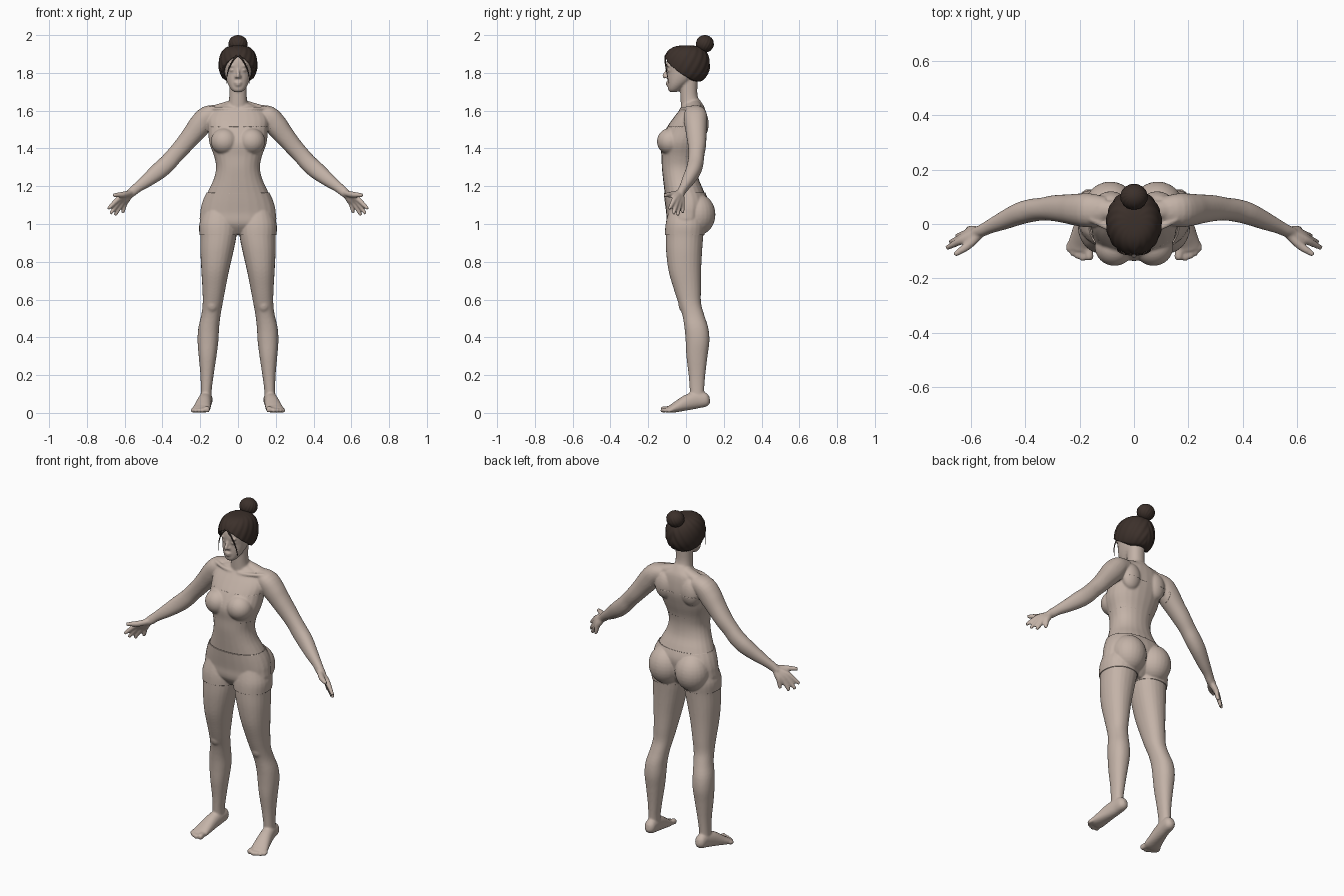
import bpy
import bmesh
from math import sin, cos, pi, acos, copysign
from mathutils import Vector, Matrix

cube = bpy.data.objects.get("Cube")
if cube:
    bpy.data.objects.remove(cube, do_unlink=True)

X, Y, Z = Vector((1, 0, 0)), Vector((0, 1, 0)), Vector((0, 0, 1))


def material(name, colour):
    m = bpy.data.materials.new(name)
    m.use_nodes = True
    m.diffuse_color = colour
    m.node_tree.nodes["Principled BSDF"].inputs["Base Color"].default_value = colour
    return m


skin = material("skin", (0.55, 0.45, 0.39, 1))
brown = material("dark brown hair", (0.045, 0.03, 0.024, 1))


def add_object(name, data, mat):
    ob = bpy.data.objects.new(name, data)
    bpy.context.collection.objects.link(ob)
    data.materials.clear()
    data.materials.append(mat)
    return ob


def finish(bm, name, mat):
    bmesh.ops.recalc_face_normals(bm, faces=bm.faces)
    mesh = bpy.data.meshes.new(name)
    bm.to_mesh(mesh)
    bm.free()
    mesh.shade_smooth()
    return add_object(name, mesh, mat)


def spline(stations, steps=4):
    """Catmull-Rom interpolation of station tuples."""
    out, last = [], len(stations) - 1
    for i in range(last):
        a, b, c, d = (stations[max(0, min(last, i + k))] for k in (-1, 0, 1, 2))
        for j in range(steps):
            t = j / steps
            out.append([0.5 * (2 * q + (r - p) * t + (2 * p - 5 * q + 4 * r - s) * t * t
                               + (3 * q - p - 3 * r + s) * t ** 3)
                        for p, q, r, s in zip(a, b, c, d)])
    return out + [list(stations[-1])]


def loft(bm, stations, side=1, ref=None, n=24, power=2.2):
    """Skin oval sections (x, y, z, a, b); level sections when ref is None."""
    pts = spline(stations)
    centres = [Vector((p[0] * side, p[1], p[2])) for p in pts]
    rings = []
    for i, (c, p) in enumerate(zip(centres, pts)):
        u, v = X, Y
        if ref:
            t = (centres[min(i + 1, len(pts) - 1)] - centres[max(i - 1, 0)]).normalized()
            u = t.cross(ref).normalized()
            v = t.cross(u)
        ring = []
        for k in range(n):
            ca, sa = cos(2 * pi * k / n), sin(2 * pi * k / n)
            ca, sa = (copysign(abs(w) ** (2 / power), w) for w in (ca, sa))
            ring.append(bm.verts.new(c + u * ca * max(p[3], .003) + v * sa * max(p[4], .003)))
        rings.append(ring)
    for r, q in zip(rings, rings[1:]):
        for k in range(n):
            bm.faces.new((r[k], r[(k + 1) % n], q[(k + 1) % n], q[k]))
    bm.faces.new(rings[0])
    bm.faces.new(rings[-1])


def profile(rows):
    """Rows of (z, half width, front y, back y) as level sections."""
    return [(0, (f + b) / 2, z, w, (b - f) / 2) for z, w, f, b in rows]


def ball(bm, centre, radii, side=1):
    m = Matrix.Translation((centre[0] * side, centre[1], centre[2])) @ Matrix.Diagonal((*radii, 1))
    bmesh.ops.create_uvsphere(bm, u_segments=24, v_segments=16, radius=1, matrix=m)


# Torso, neck and head
bm = bmesh.new()
loft(bm, profile([
    (.95, .06, -.06, .05), (1.0, .185, -.095, .09), (1.06, .195, -.1, .105),
    (1.12, .182, -.108, .112), (1.18, .155, -.115, .092), (1.24, .128, -.122, .067),
    (1.3, .116, -.128, .06), (1.36, .127, -.13, .068), (1.43, .152, -.135, .09),
    (1.5, .158, -.108, .108), (1.56, .16, -.068, .108), (1.61, .125, -.03, .1),
    (1.64, .06, -.015, .085), (1.66, .04, 0, .07)]))
loft(bm, [(0, .03, 1.57, .06, .055), (0, .022, 1.64, .05, .05),
          (0, .015, 1.69, .046, .045), (0, .015, 1.77, .048, .048)])
loft(bm, profile([
    (1.698, .018, -.085, -.05), (1.71, .034, -.094, -.03), (1.735, .051, -.096, 0),
    (1.765, .063, -.098, .04), (1.8, .071, -.098, .07), (1.84, .075, -.104, .085),
    (1.88, .072, -.098, .085), (1.91, .055, -.072, .07), (1.93, .02, -.03, .03)]))

# Nose and lips
loft(bm, [(0, -.094, 1.828, .008, .008), (0, -.104, 1.805, .008, .009),
          (0, -.116, 1.784, .011, .01), (0, -.108, 1.774, .008, .006)], ref=Y, n=12)
ball(bm, (0, -.096, 1.748), (.021, .011, .006))
ball(bm, (0, -.095, 1.736), (.017, .011, .007))

# Fingers and toes: knuckle and tip of each digit
fingers = [((.637, -.062, 1.13), (.688, -.088, 1.08)), ((.628, -.048, 1.12), (.676, -.067, 1.054)),
           ((.614, -.034, 1.112), (.651, -.044, 1.046)), ((.599, -.02, 1.11), (.61, -.018, 1.058))]
toes = [(.165, -.133, .016), (.189, -.135, .012), (.207, -.127, .012),
        (.224, -.117, .011), (.238, -.102, .011)]

for s in (1, -1):
    # Face, chest, back and hip masses
    ball(bm, (.03, -.09, 1.814), (.015, .01, .008), s)
    ball(bm, (.03, -.094, 1.838), (.022, .01, .007), s)
    ball(bm, (.01, -.103, 1.779), (.008, .009, .007), s)
    ball(bm, (.072, -.085, 1.437), (.072, .069, .07), s)
    ball(bm, (.085, .075, 1.53), (.06, .045, .08), s)
    ball(bm, (.087, .06, 1.05), (.092, .091, .105), s)
    loft(bm, [(.02, .045, 1.63, .03, .03), (.08, .05, 1.612, .03, .035),
              (.15, .05, 1.592, .03, .035)], s, Y)
    loft(bm, [(.015, -.022, 1.605, .012, .012), (.08, -.018, 1.61, .01, .012),
              (.16, .02, 1.612, .012, .012)], s, Y, 12)

    # Arm
    loft(bm, [(.1, .05, 1.585, .045, .05), (.16, .05, 1.57, .056, .062),
              (.2, .052, 1.525, .06, .06), (.24, .055, 1.475, .054, .054),
              (.29, .058, 1.415, .048, .048), (.335, .055, 1.365, .045, .042),
              (.375, .05, 1.32, .046, .042), (.42, .038, 1.28, .045, .04),
              (.48, .012, 1.232, .036, .033), (.53, -.01, 1.195, .027, .025),
              (.56, -.025, 1.17, .025, .022), (.585, -.033, 1.15, .02, .02)], s, Y)

    # Hand
    for i, (knuckle, tip) in enumerate(fingers):
        root = Vector((.566, -.028, 1.166)).lerp(Vector(knuckle), .12)
        mid = Vector(knuckle).lerp(Vector(tip), .5)
        loft(bm, [(*root, .016, .016), (*Vector(root).lerp(Vector(knuckle), .6), .017, .017),
                  (*knuckle, .0145, .0145), (*mid, .012, .012), (*tip, .009, .009)], s, Y, 12)
    loft(bm, [(.565, -.035, 1.165, .016, .016), (.605, -.075, 1.156, .016, .016),
              (.635, -.097, 1.154, .013, .013), (.66, -.113, 1.152, .009, .009)], s, Z, 12)

    # Leg with kneecap
    loft(bm, [(.1, 0, 1.07, .075, .085), (.102, -.003, 1.0, .098, .1),
              (.104, -.008, .93, .095, .099), (.112, -.01, .85, .087, .095),
              (.121, -.006, .75, .073, .086), (.128, .008, .65, .06, .071),
              (.134, .02, .58, .053, .06), (.143, .038, .52, .051, .058),
              (.155, .055, .45, .055, .063), (.159, .061, .38, .055, .063),
              (.161, .058, .3, .047, .056), (.164, .058, .2, .035, .044),
              (.168, .058, .12, .029, .038), (.17, .06, .05, .03, .035)], s)
    ball(bm, (.137, -.004, .575), (.036, .036, .048), s)

    # Foot
    loft(bm, [(.165, .126, .072, .012, .016), (.166, .108, .07, .03, .036),
              (.17, .06, .068, .034, .044), (.178, .01, .056, .038, .042),
              (.187, -.04, .036, .044, .031), (.194, -.075, .022, .048, .022),
              (.197, -.097, .017, .043, .016)], s, Z)
    for x, y, r in toes:
        loft(bm, [(x * .7 + .058, -.065, .02, r, r), (x, y + .025, r + .004, r, r),
                  (x, y + .008, r + .001, r, r), (x, y, r, r * .6, r * .6)], s, Z, 12)

# Fuse every mass into one smooth body
body = finish(bm, "body", skin)
remesh = body.modifiers.new("fuse", 'REMESH')
remesh.mode = 'VOXEL'
remesh.voxel_size = .0055
remesh.use_smooth_shade = True
relax = body.modifiers.new("relax", 'SMOOTH')
relax.factor, relax.iterations = .5, 5
bpy.context.view_layer.update()
fused = bpy.data.meshes.new_from_object(body.evaluated_get(bpy.context.evaluated_depsgraph_get()))
body.modifiers.clear()
body.data = fused
fused.materials.clear()
fused.materials.append(skin)
fused.shade_smooth()


def garment(name, low, high, reach):
    """Cut a band out of the body and thicken it into cloth."""
    g = bmesh.new()
    g.from_mesh(fused)
    for co, no in ((Z * low, -Z), (Z * high, Z), (X * reach, X), (X * -reach, -X)):
        bmesh.ops.bisect_plane(g, geom=g.verts[:] + g.edges[:] + g.faces[:],
                               plane_co=co, plane_no=no, clear_outer=True)
    ob = finish(g, name, skin)
    cloth = ob.modifiers.new("cloth", 'SOLIDIFY')
    cloth.thickness, cloth.offset = .005, 1


garment("bandeau_top", 1.355, 1.515, .172)
garment("shorts", .942, 1.165, .3)


def hair_shell(name, centre, radii, edge, power):
    """Rippled dome whose lower rim follows edge(angle from the front)."""
    h, n, rows = bmesh.new(), 96, 28
    grid = []
    for j in range(rows + 1):
        ring = []
        for k in range(n):
            phi = 2 * pi * k / n - pi
            theta = edge(phi) * min(j, rows - 1) / (rows - 1)
            w = sin(theta) ** power * (1 + .018 * sin(16 * abs(phi) + 8 * theta))
            if j == rows:
                w *= .7
            ring.append(h.verts.new((centre[0] + radii[0] * w * sin(phi),
                                     centre[1] - radii[1] * w * cos(phi),
                                     centre[2] + radii[2] * cos(theta))))
        grid.append(ring)
    for r, q in zip(grid, grid[1:]):
        for k in range(n):
            h.faces.new((r[k], r[(k + 1) % n], q[(k + 1) % n], q[k]))
    bmesh.ops.remove_doubles(h, verts=h.verts, dist=.0001)
    return finish(h, name, brown)


def hairline(phi):
    z = 1.755 + .13 * ((1 + cos(phi)) / 2) ** 2.5
    return acos((z - 1.845) / .1)


hair_shell("hair", (0, .004, 1.845), (.102, .122, .1), hairline, .6)
hair_shell("hair_bun", (0, .1, 1.954), (.05, .047, .046), lambda phi: pi * .98, 1)

# Loose strands framing the face
for s, label in ((1, "left"), (-1, "right")):
    curve = bpy.data.curves.new(label + "_strand", 'CURVE')
    curve.dimensions = '3D'
    curve.bevel_depth, curve.bevel_resolution = .005, 2
    path = [(.006, -.11, 1.89), (.042, -.113, 1.855), (.062, -.1, 1.8), (.062, -.092, 1.745)]
    line = curve.splines.new('NURBS')
    line.points.add(len(path) - 1)
    for i, (point, (x, y, z)) in enumerate(zip(line.points, path)):
        point.co = (x * s, y, z, 1)
        point.radius = 1 - .25 * i
    line.use_endpoint_u = True
    line.order_u = 4
    add_object(label + "_strand", curve, brown)
